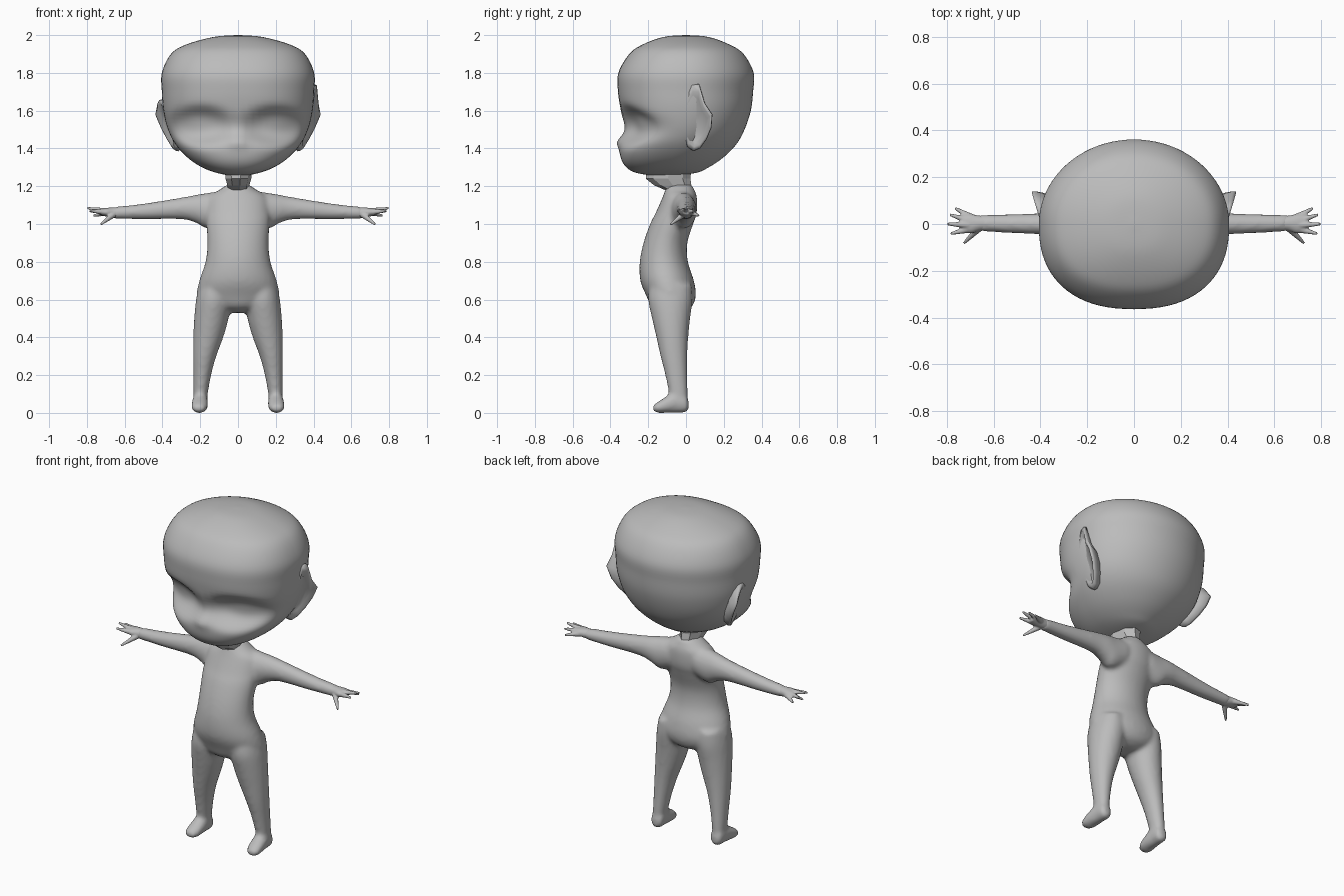
import bpy, bmesh, math
from mathutils import Vector, Matrix

if "Cube" in bpy.data.objects:
    bpy.data.objects.remove(bpy.data.objects["Cube"])

skin = bpy.data.materials.new("plain grey")
skin.diffuse_color = (0.5, 0.5, 0.5, 1)
skin.use_nodes = True
skin.node_tree.nodes["Principled BSDF"].inputs["Base Color"].default_value = skin.diffuse_color


def finish(bm, name, smooth=True):
    bmesh.ops.recalc_face_normals(bm, faces=bm.faces)
    for f in bm.faces:
        f.smooth = smooth
    me = bpy.data.meshes.new(name)
    bm.to_mesh(me)
    bm.free()
    me.materials.append(skin)
    ob = bpy.data.objects.new(name, me)
    bpy.context.collection.objects.link(ob)
    return ob


def blend(keys, steps):
    """Smooth curve through the rows of keys."""
    rows = []
    for i in range(len(keys) - 1):
        p0, p1 = keys[max(i - 1, 0)], keys[i]
        p2, p3 = keys[i + 1], keys[min(i + 2, len(keys) - 1)]
        for s in range(steps):
            t = s / steps
            rows.append([0.5 * (2 * b + (c - a) * t + (2 * a - 5 * b + 4 * c - d) * t * t
                                + (3 * b - a - 3 * c + d) * t ** 3)
                         for a, b, c, d in zip(p0, p1, p2, p3)])
    rows.append(list(keys[-1]))
    return rows


def loft(bm, keys, axis, side=1, n=32, steps=4, front_power=2.0):
    """Rows are: place on axis, then low and high limits of the other two axes."""
    rings = []
    for p, a0, a1, b0, b1 in blend(keys, steps):
        ring = []
        for k in range(n):
            t = 2 * math.pi * k / n
            c, s = math.cos(t), math.sin(t)
            e = 2 / front_power if s < 0 else 1
            a = (a0 + a1) / 2 + (a1 - a0) / 2 * math.copysign(abs(c) ** e, c)
            b = (b0 + b1) / 2 + (b1 - b0) / 2 * math.copysign(abs(s) ** e, s)
            v = {"x": (p, a, b), "y": (a, p, b), "z": (a, b, p)}[axis]
            ring.append(bm.verts.new((v[0] * side, v[1], v[2])))
        rings.append(ring)
    for r0, r1 in zip(rings, rings[1:]):
        for k in range(n):
            j = (k + 1) % n
            bm.faces.new((r0[k], r0[j], r1[j], r1[k]))
    bm.faces.new(rings[0])
    bm.faces.new(rings[-1])


def fuse(ob, voxel, repeat):
    r = ob.modifiers.new("fuse", 'REMESH')
    r.mode, r.voxel_size, r.use_smooth_shade = 'VOXEL', voxel, True
    s = ob.modifiers.new("soften", 'SMOOTH')
    s.factor, s.iterations = 0.5, repeat


# head: half width, front and back at each height
profile = [(2.0, .01, -.01, .01), (1.99, .13, -.12, .12), (1.95, .275, -.23, .23),
           (1.9, .355, -.30, .305), (1.8, .403, -.358, .358), (1.7, .403, -.36, .355),
           (1.6, .395, -.345, .343), (1.5, .37, -.328, .31), (1.42, .33, -.35, .265),
           (1.35, .265, -.345, .195), (1.3, .19, -.315, .12), (1.27, .11, -.26, .05),
           (1.25, .01, -.13, -.11)]
bm = bmesh.new()
loft(bm, [(z, -w, w, f, b) for z, w, f, b in profile], "z", n=80, steps=5, front_power=2.35)
for v in bm.verts:
    x, y, z = v.co
    if y < -0.05:
        # eye sockets, with a crisp lower lid that curves up outwards
        u = (abs(x) - 0.2) / 0.155
        w = (z - 1.525) / (0.085 if z > 1.525 else 0.1)
        dent = 0.06 * math.exp(-(u * u + w * w) ** 2)
        # small nose
        nose = 0.018 * math.exp(-(x / 0.035) ** 2 - ((z - 1.435) / 0.035) ** 2)
        v.co.y += dent - nose
finish(bm, "head")

# ears: slanted shells with a hollow; one has a tall tip
outline = [(-.02, 1.62), (.03, 1.66), (.07, 1.66), (.1, 1.64), (.14, 1.58), (.135, 1.51),
           (.11, 1.45), (.075, 1.4), (.04, 1.385), (.005, 1.41), (-.015, 1.5)]
for side, name, tip in ((1, "ear_tall_tip", 1.74), (-1, "ear_short_tip", 1.66)):
    pts = [(y, tip if z == 1.66 else z) for y, z in outline]
    bm = bmesh.new()

    def ear_ring(scale, shift):
        out = []
        for y, z in pts:
            y, z = .06 + (y - .06) * scale, 1.52 + (z - 1.52) * scale
            x = .33 + .4 * (min(z, 1.58) - 1.39) + .3 * (y - .03) + shift
            out.append(bm.verts.new((side * x, y, z)))
        return out
    rings = [ear_ring(.8, -.06), ear_ring(1, -.015), ear_ring(.97, 0),
             ear_ring(.82, 0), ear_ring(.65, -.018)]
    for r0, r1 in zip(rings, rings[1:]):
        for k in range(len(pts)):
            j = (k + 1) % len(pts)
            bm.faces.new((r0[k], r0[j], r1[j], r1[k]))
    bm.faces.new(rings[0])
    bm.faces.new(rings[-1])
    finish(bm, name)

# neck: rough faceted stub under the chin
bm = bmesh.new()
loft(bm, [(1.17, -.055, .055, -.09, .03), (1.205, -.06, .06, -.17, .03),
          (1.24, -.07, .07, -.215, .025), (1.29, -.075, .075, -.21, .03)], "z", n=9, steps=1)
finish(bm, "neck", False)

# body: torso, arms, legs and feet fused into one skin
torso = [(1.21, .055, -.10, .03), (1.18, .10, -.11, .045), (1.14, .155, -.125, .058),
         (1.06, .17, -.16, .057), (1.0, .168, -.19, .038), (.9, .162, -.225, .007),
         (.8, .172, -.245, .01), (.7, .205, -.242, .042), (.62, .215, -.21, .052),
         (.56, .15, -.18, .03), (.53, .06, -.12, -.02)]
bm = bmesh.new()
loft(bm, [(z, -w, w, f, b) for z, w, f, b in torso], "z")
for side in (1, -1):
    loft(bm, [(.08, -.09, .055, 1.0, 1.175), (.16, -.08, .055, .975, 1.165),
              (.22, -.065, .055, 1.005, 1.155), (.3, -.05, .05, 1.025, 1.14),
              (.5, -.04, .043, 1.025, 1.108), (.66, -.032, .038, 1.028, 1.09)], "x", side)
    loft(bm, [(.68, .05, .205, -.19, .03), (.6, .035, .222, -.2, .035), (.5, .05, .232, -.18, .022),
              (.4, .078, .237, -.157, .012), (.3, .115, .238, -.135, .007),
              (.2, .142, .237, -.11, .007), (.1, .16, .236, -.09, .01),
              (.05, .165, .235, -.085, .01)], "z", side)
    loft(bm, [(.014, .185, .215, .02, .06), (.0, .163, .235, .002, .095),
              (-.05, .16, .24, .0, .115), (-.1, .158, .246, 0, .09),
              (-.15, .165, .246, 0, .058), (-.175, .185, .23, .01, .04)], "y", side)
fuse(finish(bm, "body"), 0.012, 6)

# hands: palm, four fingers and a thumb
fingers = [((.69, .025, 1.058), (.765, .068, 1.045)), ((.70, .012, 1.065), (.787, .04, 1.068)),
           ((.70, -.005, 1.068), (.799, .0, 1.085)), ((.70, -.02, 1.062), (.785, -.042, 1.07)),
           ((.66, -.015, 1.05), (.727, -.082, .997))]
for side, name in ((1, "hand_left"), (-1, "hand_right")):
    bm = bmesh.new()
    loft(bm, [(.62, -.028, .034, 1.033, 1.088), (.66, -.03, .036, 1.032, 1.088),
              (.70, -.04, .042, 1.04, 1.085), (.735, -.028, .038, 1.05, 1.08)], "x", side, 20)
    for base, tip in fingers:
        a, b = (Vector((p[0] * side, p[1], p[2])) for p in (base, tip))
        d = b - a
        m = Matrix.Translation((a + b) / 2) @ d.to_track_quat('Z', 'Y').to_matrix().to_4x4()
        bmesh.ops.create_cone(bm, cap_ends=True, segments=12, radius1=.017, radius2=.006,
                              depth=d.length, matrix=m)
    fuse(finish(bm, name), 0.005, 2)
